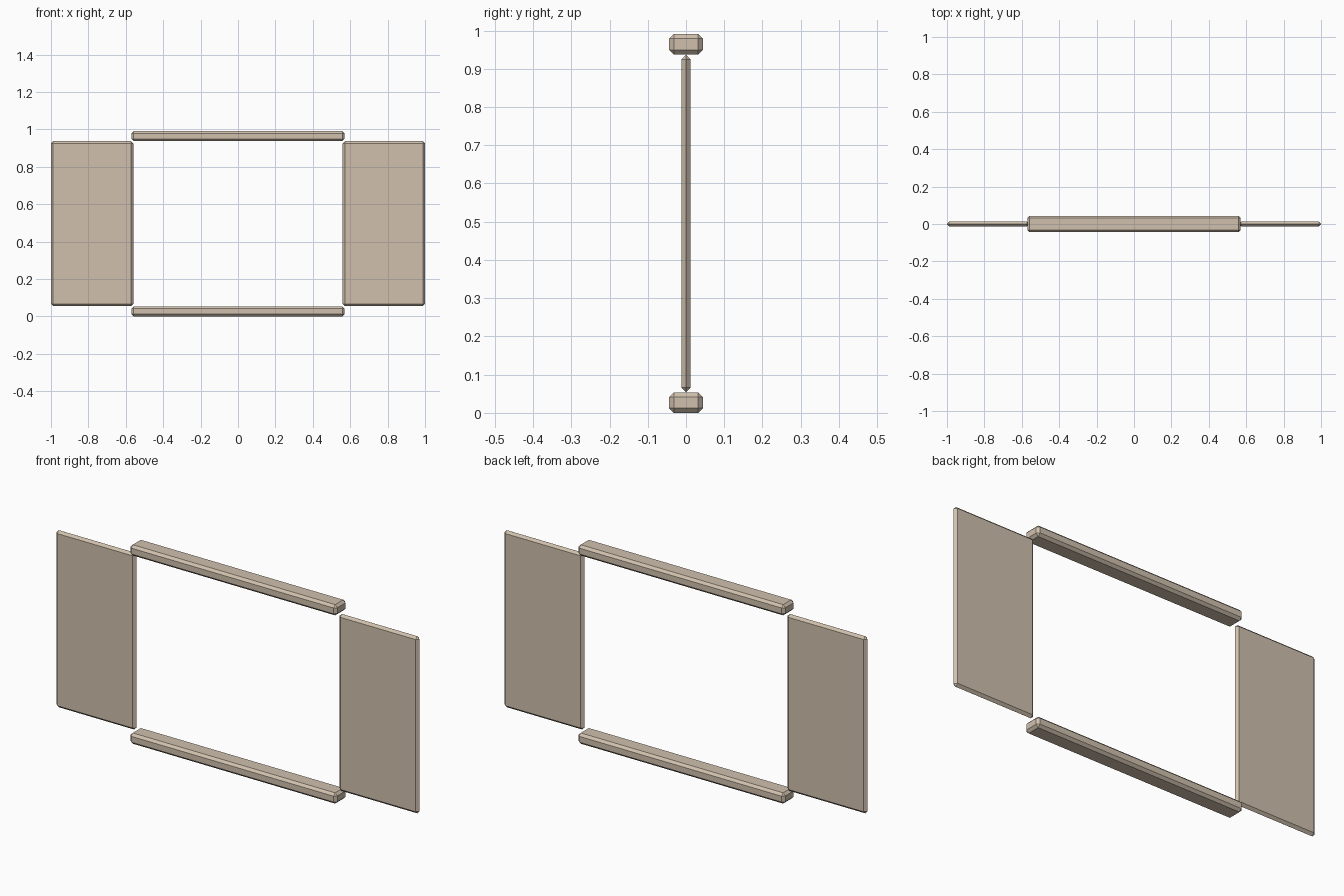
import bpy, bmesh
from mathutils import Vector

if "Cube" in bpy.data.objects:
    bpy.data.objects.remove(bpy.data.objects["Cube"])

wood = bpy.data.materials.new("wood")
wood.diffuse_color = (0.63, 0.53, 0.42, 1)
wood.use_nodes = True
wood.node_tree.nodes["Principled BSDF"].inputs["Base Color"].default_value = wood.diffuse_color
CHAMFER = 0.0122


def chamfered_box(name, lo, hi):
    """Box between two corners with single-step chamfered edges."""
    lo, hi = Vector(lo), Vector(hi)
    centre, size = (lo + hi) / 2, hi - lo
    bm = bmesh.new()
    bmesh.ops.create_cube(bm, size=1)
    bmesh.ops.scale(bm, vec=size, verts=bm.verts)
    bmesh.ops.bevel(bm, geom=bm.edges[:], offset=CHAMFER, segments=1,
                    affect='EDGES', clamp_overlap=True)
    mesh = bpy.data.meshes.new(name)
    bm.to_mesh(mesh)
    bm.free()
    mesh.materials.append(wood)
    obj = bpy.data.objects.new(name, mesh)
    obj.location = centre
    bpy.context.collection.objects.link(obj)
    return obj


# Long thick rails at the bottom and top
for name, z in (("bottom_rail", 0.0), ("top_rail", 0.9375)):
    chamfered_box(name, (-0.57, -0.044, z), (0.57, 0.044, z + 0.0535))

# Thin upright side panels whose edges chamfer to a ridge
for name, x0, x1 in (("left_panel", -1.0, -0.56), ("right_panel", 0.56, 1.0)):
    chamfered_box(name, (x0, -0.0123, 0.0545), (x1, 0.0123, 0.9365))
